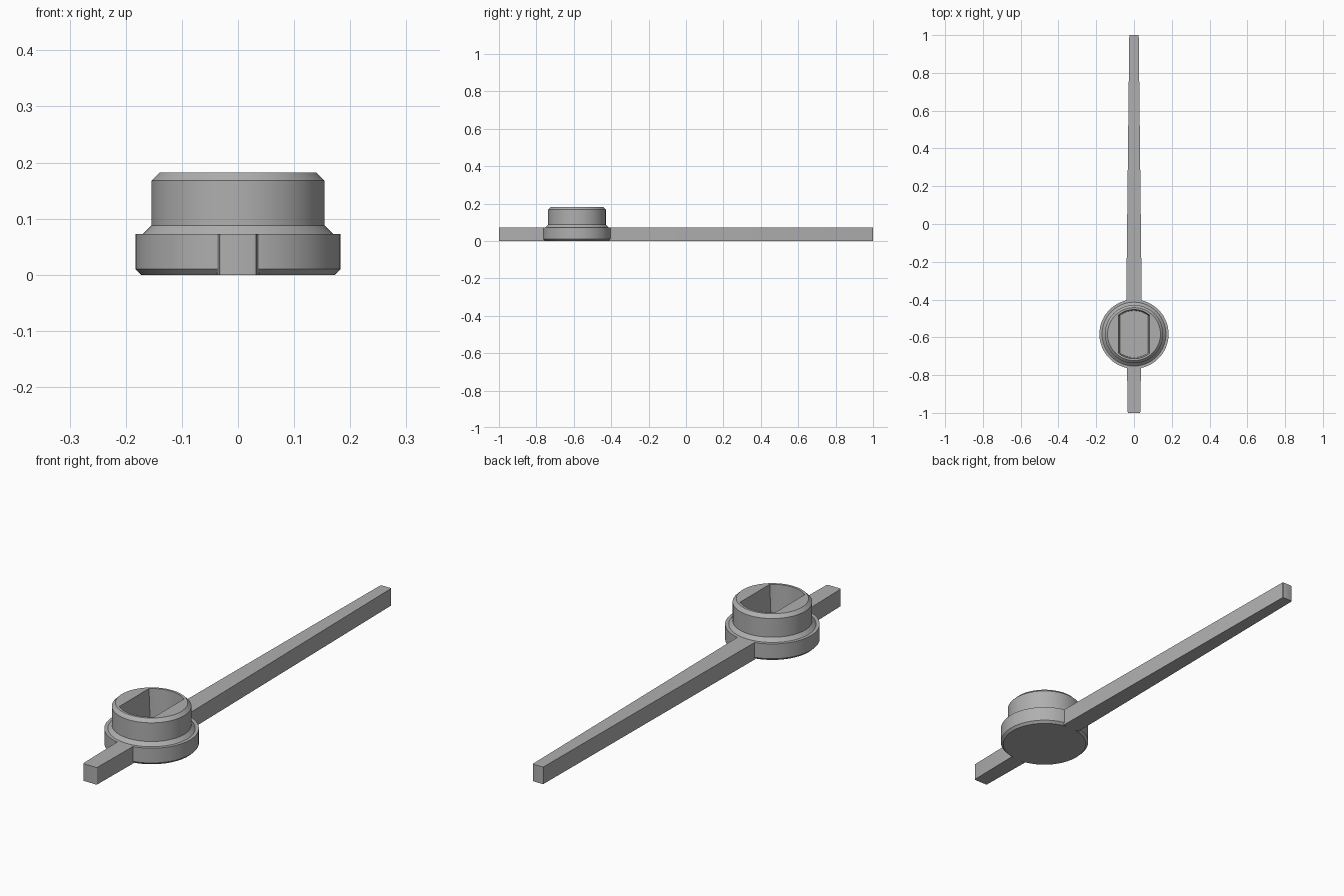
import bpy, bmesh
from math import sin, cos, pi, asin, radians
from mathutils import Vector, Matrix

cube = bpy.data.objects.get("Cube")
if cube:
    bpy.data.objects.remove(cube, do_unlink=True)

grey = bpy.data.materials.new("plain grey")
grey.use_nodes = True
colour = (0.43, 0.43, 0.43, 1)
grey.diffuse_color = colour
grey.node_tree.nodes["Principled BSDF"].inputs["Base Color"].default_value = colour

HUB_Y = -0.583
ARM_TOP = 0.073


def finish(bm, name):
    bmesh.ops.recalc_face_normals(bm, faces=bm.faces)
    mesh = bpy.data.meshes.new(name)
    bm.to_mesh(mesh)
    bm.free()
    mesh.materials.append(grey)
    obj = bpy.data.objects.new(name, mesh)
    bpy.context.collection.objects.link(obj)
    return obj


def loft(rings, name):
    """Skin a stack of closed rings and cap both ends."""
    bm = bmesh.new()
    loops = [[bm.verts.new(p) for p in ring] for ring in rings]
    n = len(loops[0])
    for a, b in zip(loops, loops[1:]):
        for i in range(n):
            j = (i + 1) % n
            bm.faces.new((a[i], a[j], b[j], b[i]))
    bm.faces.new(loops[0][::-1])
    bm.faces.new(loops[-1])
    return finish(bm, name)


def circle(r, z, n=96):
    return [(r * cos(2 * pi * i / n), HUB_Y + r * sin(2 * pi * i / n), z) for i in range(n)]


def flatted_circle(r, half, z, n=24):
    """Circle with two parallel flats at x = +-half."""
    a = asin(half / r)
    front = [(r * sin(a - 2 * a * i / n), r * cos(a - 2 * a * i / n)) for i in range(n + 1)]
    pts = front + [(-x, -y) for x, y in front]
    return [(x, HUB_Y + y, z) for x, y in pts]


# Stepped, chamfered hub
profile = [(0.173, 0), (0.183, 0.01), (0.183, ARM_TOP), (0.169, ARM_TOP),
           (0.154, 0.088), (0.154, 0.168), (0.14, 0.182)]
hub = loft([circle(r, z) for r, z in profile], "hub")

# Blind double-flat socket
cutter = loft([flatted_circle(0.124, 0.075, 0.03), flatted_circle(0.13, 0.083, 0.19)], "socket_cutter")
cutter.hide_render = True
cut = hub.modifiers.new("socket", "BOOLEAN")
cut.operation = "DIFFERENCE"
cut.solver = "EXACT"
cut.object = cutter
bpy.context.view_layer.objects.active = hub
bpy.ops.object.modifier_apply(modifier=cut.name)
bpy.data.objects.remove(cutter, do_unlink=True)


# Tapered arms with slightly rounded tip corners
def arm(name, root_y, tip_y, root_half, tip_half):
    corners = [(-root_half, root_y), (root_half, root_y), (tip_half, tip_y), (-tip_half, tip_y)]
    bm = bmesh.new()
    face = bm.faces.new([bm.verts.new((x, y, 0)) for x, y in corners])
    up = bmesh.ops.extrude_face_region(bm, geom=[face])["geom"]
    bmesh.ops.translate(bm, vec=(0, 0, ARM_TOP), verts=[v for v in up if isinstance(v, bmesh.types.BMVert)])
    tips = [e for e in bm.edges
            if abs(e.verts[0].co.z - e.verts[1].co.z) > 0.01 and abs(e.verts[0].co.y - tip_y) < 0.001]
    bmesh.ops.bevel(bm, geom=tips, offset=0.005, segments=3, profile=0.5, affect="EDGES")
    return finish(bm, name)


long_arm = arm("long_arm", HUB_Y + 0.172, 1.0, 0.041, 0.025)
short_arm = arm("short_arm", HUB_Y - 0.172, -1.0, 0.037, 0.033)

# Smooth the round walls, keep edges crisp
bpy.ops.object.select_all(action="DESELECT")
for obj in (hub, long_arm, short_arm):
    obj.select_set(True)
bpy.context.view_layer.objects.active = hub
bpy.ops.object.shade_smooth_by_angle(angle=radians(25))
